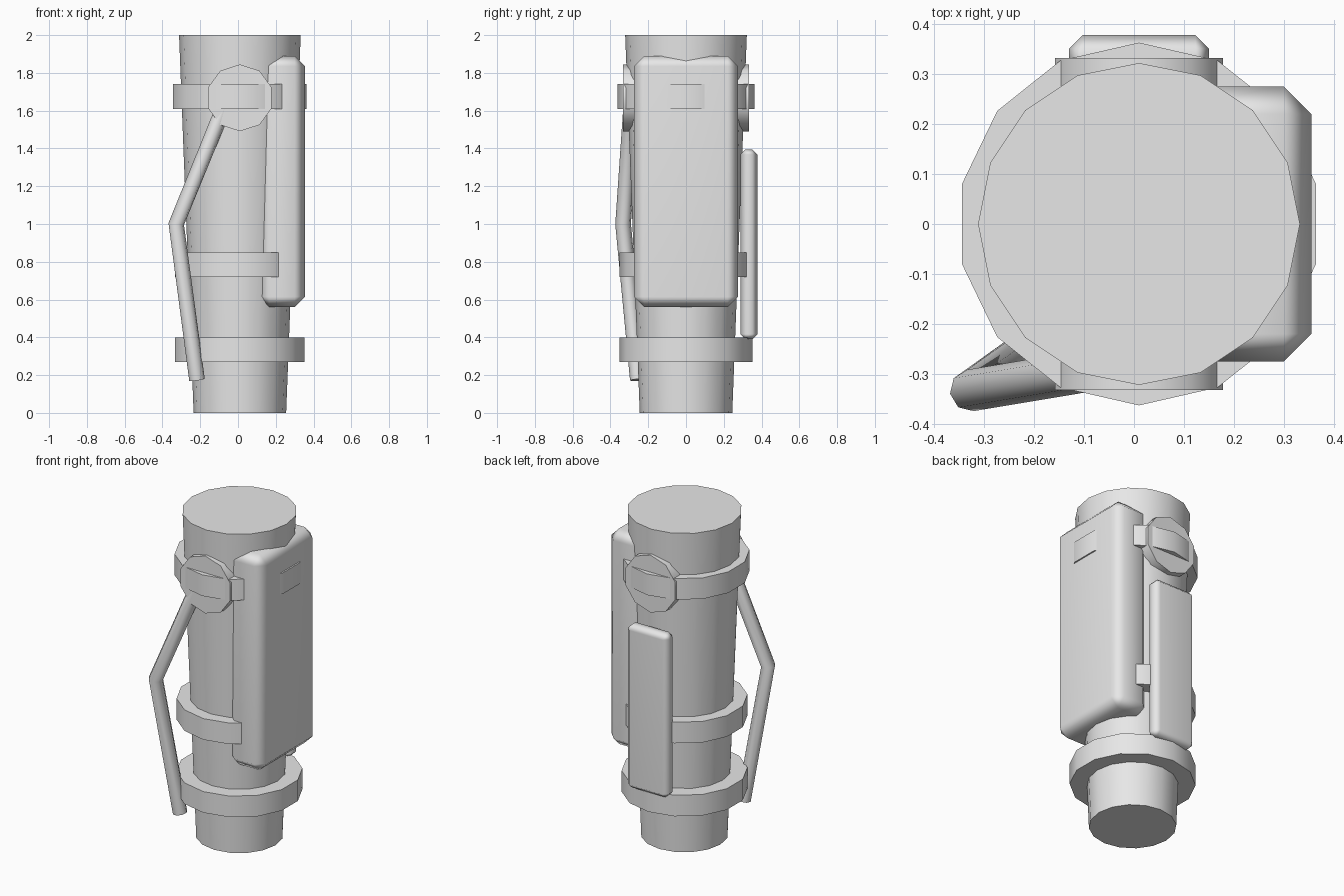
import bpy
import math
from mathutils import Vector

cube = bpy.data.objects.get("Cube")
if cube:
    bpy.data.objects.remove(cube, do_unlink=True)

CX = 0.01  # axis of the round body

grey = bpy.data.materials.new("plain_grey")
grey.use_nodes = True
grey.diffuse_color = (0.8, 0.8, 0.8, 1)
grey.node_tree.nodes["Principled BSDF"].inputs["Base Color"].default_value = (0.8, 0.8, 0.8, 1)


def finish(name, angle):
    obj = bpy.context.object
    obj.name = name
    obj.data.name = name
    obj.data.materials.clear()
    obj.data.materials.append(grey)
    bpy.ops.object.shade_smooth_by_angle(angle=math.radians(angle))
    return obj


def tube(name, sides, r_low, r_high, z_low, z_high, turn=0):
    """Upright closed cylinder or cone."""
    bpy.ops.mesh.primitive_cone_add(
        vertices=sides, radius1=r_low, radius2=r_high, depth=z_high - z_low,
        location=(CX, 0, (z_low + z_high) / 2), rotation=(0, 0, turn))
    return finish(name, 30)


def chamfered_box(name, low, high, chamfer):
    low, high = Vector(low), Vector(high)
    bpy.ops.mesh.primitive_cube_add(size=1, location=(low + high) / 2)
    obj = bpy.context.object
    obj.scale = high - low
    bpy.ops.object.transform_apply(location=False, rotation=False, scale=True)
    bevel = obj.modifiers.new("chamfer", "BEVEL")
    bevel.width = chamfer
    bevel.segments = 1
    bpy.ops.object.modifier_apply(modifier="chamfer")
    finish(name, 50)
    obj.modifiers.new("flat_panels", "WEIGHTED_NORMAL").keep_sharp = True
    return obj


# Tapered body and three bands
tube("body", 16, 0.245, 0.322, 0, 2)
tube("upper_band", 14, 0.363, 0.363, 1.61, 1.74)
tube("middle_band", 14, 0.352, 0.352, 0.72, 0.85)
tube("lower_band", 14, 0.352, 0.352, 0.27, 0.40)

# Large side pack and thin back plate
chamfered_box("side_pack", (0.11, -0.275, 0.56), (0.355, 0.275, 1.89), 0.055)
chamfered_box("back_plate", (-0.13, 0.288, 0.39), (0.15, 0.378, 1.395), 0.027)

# Round knobs on the front and back of the upper band
for name, side in (("front_knob", -1), ("back_knob", 1)):
    bpy.ops.mesh.primitive_cylinder_add(
        vertices=10, radius=0.177, depth=0.065,
        location=(CX, side * 0.3, 1.668), rotation=(math.pi / 2, 0, 0))
    finish(name, 40)

# Bent handle rod
curve = bpy.data.curves.new("handle_rod", "CURVE")
curve.dimensions = "3D"
curve.bevel_depth = 0.042
curve.bevel_resolution = 2
curve.use_fill_caps = True
path = [(-0.07, -0.29, 1.63), (-0.327, -0.333, 1.0), (-0.217, -0.255, 0.175)]
spline = curve.splines.new("POLY")
spline.points.add(len(path) - 1)
for point, co in zip(spline.points, path):
    point.co = (*co, 1)
rod = bpy.data.objects.new("handle_rod", curve)
bpy.context.collection.objects.link(rod)
bpy.ops.object.select_all(action="DESELECT")
rod.select_set(True)
bpy.context.view_layer.objects.active = rod
bpy.ops.object.convert(target="MESH")
finish("handle_rod", 50)
